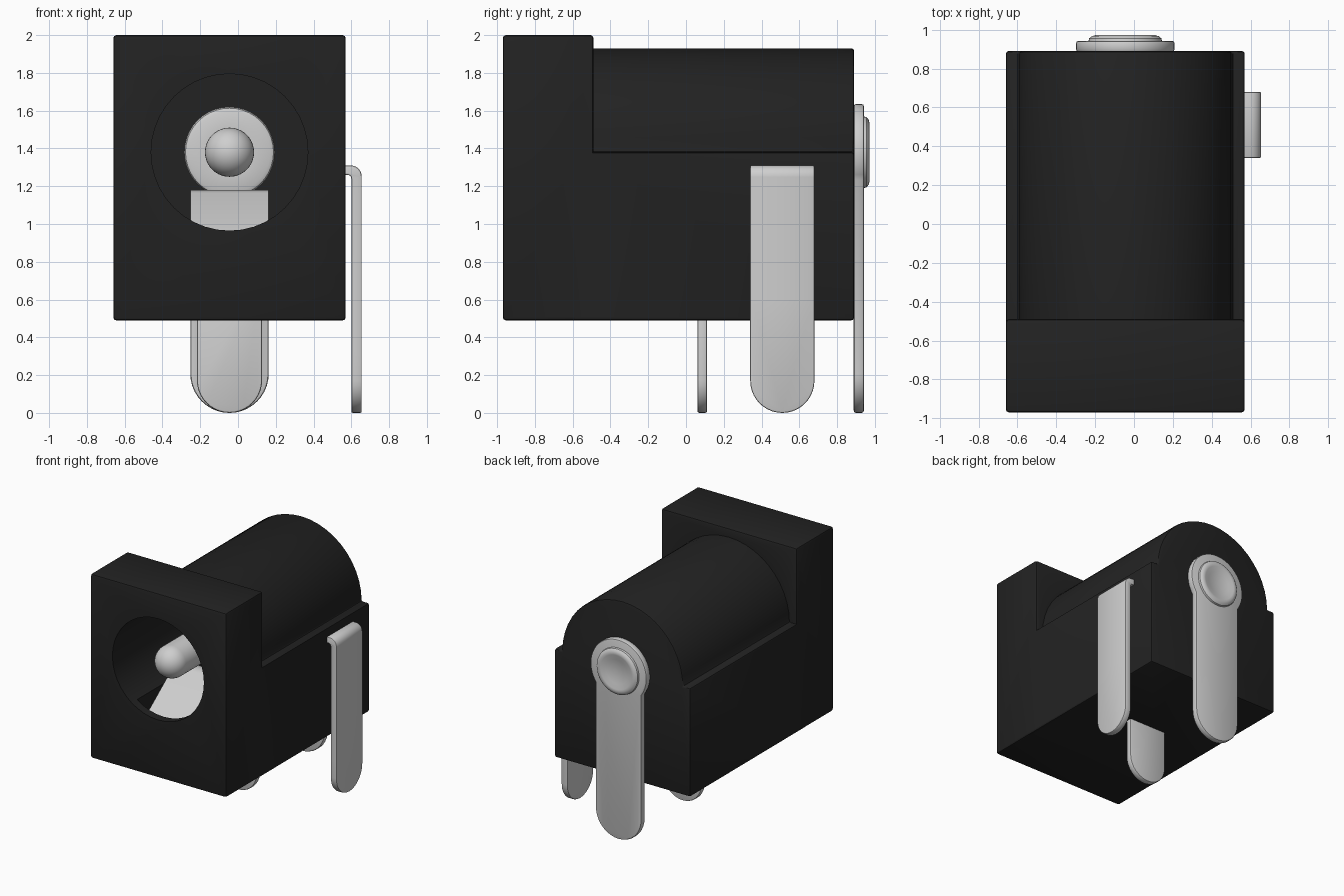
import bpy, bmesh, math
from mathutils import Vector

if "Cube" in bpy.data.objects:
    bpy.data.objects.remove(bpy.data.objects["Cube"])

CX, CZ = -0.045, 1.38          # axis of the barrel


def material(name, v):
    m = bpy.data.materials.new(name)
    m.diffuse_color = (v, v, v, 1)
    m.use_nodes = True
    m.node_tree.nodes["Principled BSDF"].inputs["Base Color"].default_value = m.diffuse_color
    return m


BLACK = material("black plastic", 0.016)
METAL = material("silver metal", 0.62)


def finish(name, bm, mat):
    bmesh.ops.recalc_face_normals(bm, faces=bm.faces[:])
    me = bpy.data.meshes.new(name)
    bm.to_mesh(me)
    bm.free()
    ob = bpy.data.objects.new(name, me)
    me.materials.append(mat)
    bpy.context.collection.objects.link(ob)
    return ob


def activate(ob):
    bpy.ops.object.select_all(action='DESELECT')
    ob.select_set(True)
    bpy.context.view_layer.objects.active = ob


def prism(name, pts, vec, mat):
    """Extrude a closed outline of 3D points along a vector."""
    bm = bmesh.new()
    f = bm.faces.new([bm.verts.new(p) for p in pts])
    r = bmesh.ops.extrude_face_region(bm, geom=[f], use_keep_orig=True)
    bmesh.ops.translate(bm, vec=Vector(vec),
                        verts=[v for v in r['geom'] if isinstance(v, bmesh.types.BMVert)])
    return finish(name, bm, mat)


def lathe(name, profile, mat, steps=40):
    """Spin (radius, y) points around the barrel axis."""
    bm = bmesh.new()
    vs = [bm.verts.new((CX + r, y, CZ)) for r, y in profile]
    es = [bm.edges.new(p) for p in zip(vs, vs[1:])]
    bmesh.ops.spin(bm, geom=vs + es, cent=(CX, 0, CZ), axis=(0, 1, 0),
                   angle=math.tau, steps=steps)
    bmesh.ops.remove_doubles(bm, verts=bm.verts[:], dist=1e-4)
    return finish(name, bm, mat)


def bevel(ob, width, segments=2):
    activate(ob)
    m = ob.modifiers.new("bevel", 'BEVEL')
    m.width, m.segments, m.limit_method = width, segments, 'ANGLE'
    m.angle_limit = math.radians(40)
    bpy.ops.object.modifier_apply(modifier=m.name)


def boolean(ob, other, op):
    activate(ob)
    m = ob.modifiers.new("bool", 'BOOLEAN')
    m.operation, m.object, m.solver = op, other, 'EXACT'
    bpy.ops.object.modifier_apply(modifier=m.name)
    bpy.data.objects.remove(other)


def smooth(ob):
    activate(ob)
    bpy.ops.object.shade_smooth_by_angle(angle=math.radians(35))


def arc(cu, cv, r, a0, a1, n):
    return [(cu + r * math.cos(math.radians(a0 + (a1 - a0) * i / n)),
             cv + r * math.sin(math.radians(a0 + (a1 - a0) * i / n))) for i in range(n + 1)]


def rect(u0, v0, u1, v1):
    return [(u0, v0), (u1, v0), (u1, v1), (u0, v1)]


def xz(pts, y):
    return [(u, y, v) for u, v in pts]


def yz(pts, x):
    return [(x, u, v) for u, v in pts]


# Housing: square front block plus round-topped rear body
X0, X1 = -0.66, 0.57
body = prism("housing", xz(rect(X0, 0.49, X1, 2.0), -0.97), (0, 0.48, 0), BLACK)
bevel(body, 0.016)
rear_outline = [(X0, 0.49), (X1, 0.49), (X1, CZ)] + arc(CX, CZ, 0.55, 0, 180, 22) + [(X0, CZ)]
rear = prism("rear_body", xz(rear_outline, -0.6), (0, 1.49, 0), BLACK)
bevel(rear, 0.014)
boolean(body, rear, 'UNION')

# Plug socket and the pocket for the spring contact
hole = lathe("socket_cutter", [(0, -1.1), (0.415, -1.1), (0.415, 0.7), (0, 0.7)], BLACK)
boolean(body, hole, 'DIFFERENCE')
slot = prism("slot_cutter", xz(rect(CX - 0.24, 0.6, CX + 0.24, 1.14), -0.9), (0, 1.08, 0), BLACK)
boolean(body, slot, 'DIFFERENCE')
smooth(body)

# Centre pin with domed tip and flange on the socket's back wall
dome = [(0.13 * math.sin(a), -0.79 - 0.13 * math.cos(a))
        for a in (math.pi / 2 * i / 10 for i in range(11))]
dome[0] = (0, -0.92)
pin = lathe("centre_pin", dome + [(0.13, 0.62), (0.215, 0.62), (0.233, 0.628), (0.24, 0.645),
                                  (0.24, 0.72), (0, 0.72)], METAL)
smooth(pin)

# Rear terminal: keyhole-shaped plate with rounded foot
H = 0.2075
a = math.degrees(math.acos(H / 0.255))
outline = arc(CX, H, H, 180, 360, 20) + arc(CX, CZ, 0.255, -a, 180 + a, 32)
rear_terminal = prism("rear_terminal", xz(outline, 0.888), (0, 0.054, 0), METAL)
bevel(rear_terminal, 0.012)
smooth(rear_terminal)

# Dished rivet on the rear terminal
rivet = lathe("rivet", [(0, 0.948), (0.05, 0.951), (0.10, 0.959), (0.14, 0.97), (0.155, 0.972),
                        (0.172, 0.967), (0.186, 0.956), (0.19, 0.94), (0.19, 0.93), (0, 0.93)], METAL)
smooth(rivet)

# Side terminal: bent strip trimmed to a rounded foot
strip = ([(0.655, 0), (0.655, 1.25)] + arc(0.597, 1.252, 0.058, 0, 90, 6) + [(0.45, 1.31), (0.45, 1.26)]
         + arc(0.58, 1.24, 0.02, 90, 0, 3) + [(0.60, 0)])
side_terminal = prism("side_terminal", xz(strip, 0.34), (0, 0.34, 0), METAL)
foot = arc(0.51, 0.17, 0.17, 180, 360, 20) + [(0.68, 0.6), (0.69, 0.6), (0.69, 1.5), (0.33, 1.5), (0.33, 0.6), (0.34, 0.6)]
trim = prism("trim_cutter", yz(foot, 0.3), (0.5, 0, 0), METAL)
boolean(side_terminal, trim, 'INTERSECT')
bevel(side_terminal, 0.008)
smooth(side_terminal)

# Bottom terminal below the spring contact
h = 0.1725
leg = arc(CX, h, h, 180, 360, 20) + [(CX + h, 0.72), (CX - h, 0.72)]
bottom_terminal = prism("bottom_terminal", xz(leg, 0.06), (0, 0.052, 0), METAL)
bevel(bottom_terminal, 0.01)
smooth(bottom_terminal)

# Spring contact: bent leaf inside the socket
path = [(-0.85, 0.88), (-0.47, 1.165), (-0.42, 1.18), (-0.36, 1.165), (0.0, 0.8), (0.11, 0.7)]
leaf = path + [(y, z - 0.055) for y, z in reversed(path)]
spring_contact = prism("spring_contact", yz(leaf, CX - H), (2 * H, 0, 0), METAL)
smooth(spring_contact)
